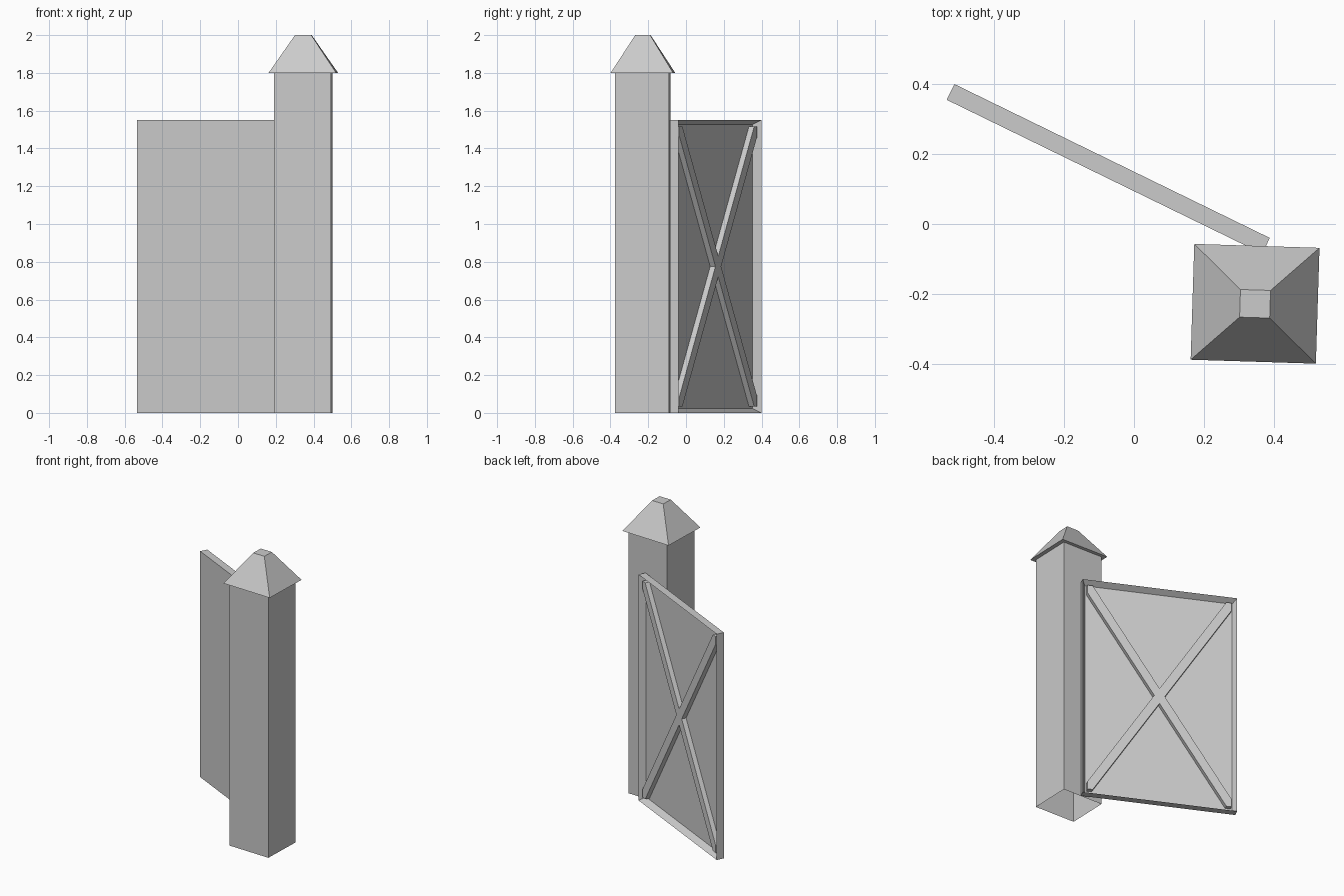
import bpy, bmesh
from math import radians, hypot

if "Cube" in bpy.data.objects:
    bpy.data.objects.remove(bpy.data.objects["Cube"])


def finish(bm, name, loc, angle):
    bmesh.ops.recalc_face_normals(bm, faces=bm.faces[:])
    mesh = bpy.data.meshes.new(name)
    bm.to_mesh(mesh)
    bm.free()
    ob = bpy.data.objects.new(name, mesh)
    bpy.context.collection.objects.link(ob)
    ob.location = loc
    ob.rotation_euler.z = radians(angle)
    return ob


# Post with overhanging cap: stacked rectangles, open at the ground
bm = bmesh.new()
sections = [(0.302, 0.284, 0), (0.302, 0.284, 1.8), (0.358, 0.331, 1.8), (0.086, 0.079, 2.0)]
rings = [[bm.verts.new((sx * w / 2, sy * d / 2, z))
          for sx, sy in ((-1, -1), (1, -1), (1, 1), (-1, 1))] for w, d, z in sections]
for lo, hi in zip(rings, rings[1:]):
    for i in range(4):
        j = (i + 1) % 4
        bm.faces.new((lo[i], lo[j], hi[j], hi[i]))
bm.faces.new(rings[-1])
finish(bm, "gate_post", (0.346, -0.228, 0), -1.8)

# Gate leaf: slab with a recessed panel on the back
W, T, H = 1.003, 0.05, 1.55
FRAME, RECESS = 0.033, 0.041
GATE_LOC, GATE_ANGLE = (-0.0735, 0.1575, 0), -26.0
bm = bmesh.new()
bmesh.ops.create_cube(bm, size=1)
for v in bm.verts:
    v.co = (v.co.x * W, v.co.y * T, (v.co.z + 0.5) * H)
back = max(bm.faces, key=lambda f: f.calc_center_median().y)
bmesh.ops.inset_region(bm, faces=[back], thickness=FRAME)
for v in back.verts:
    v.co.y -= RECESS
finish(bm, "gate_leaf", GATE_LOC, GATE_ANGLE)

# Crossed braces fitted corner to corner inside the frame
a, b = W / 2 - FRAME, H / 2 - FRAME
half, thick = 0.029, 0.031
diag = hypot(a, b)
h, v_off = half * diag / b, half * diag / a
profile = [(-a, -b), (-a + h, -b), (a, b - v_off), (a, b), (a - h, b), (-a, -b + v_off)]
floor = T / 2 - RECESS
for side, name in ((1, "brace_rising"), (-1, "brace_falling")):
    bm = bmesh.new()
    face = bm.faces.new([bm.verts.new((side * x, floor, z + H / 2)) for x, z in profile])
    ext = bmesh.ops.extrude_face_region(bm, geom=[face])
    for g in ext["geom"]:
        if isinstance(g, bmesh.types.BMVert):
            g.co.y += thick
    finish(bm, name, GATE_LOC, GATE_ANGLE)
